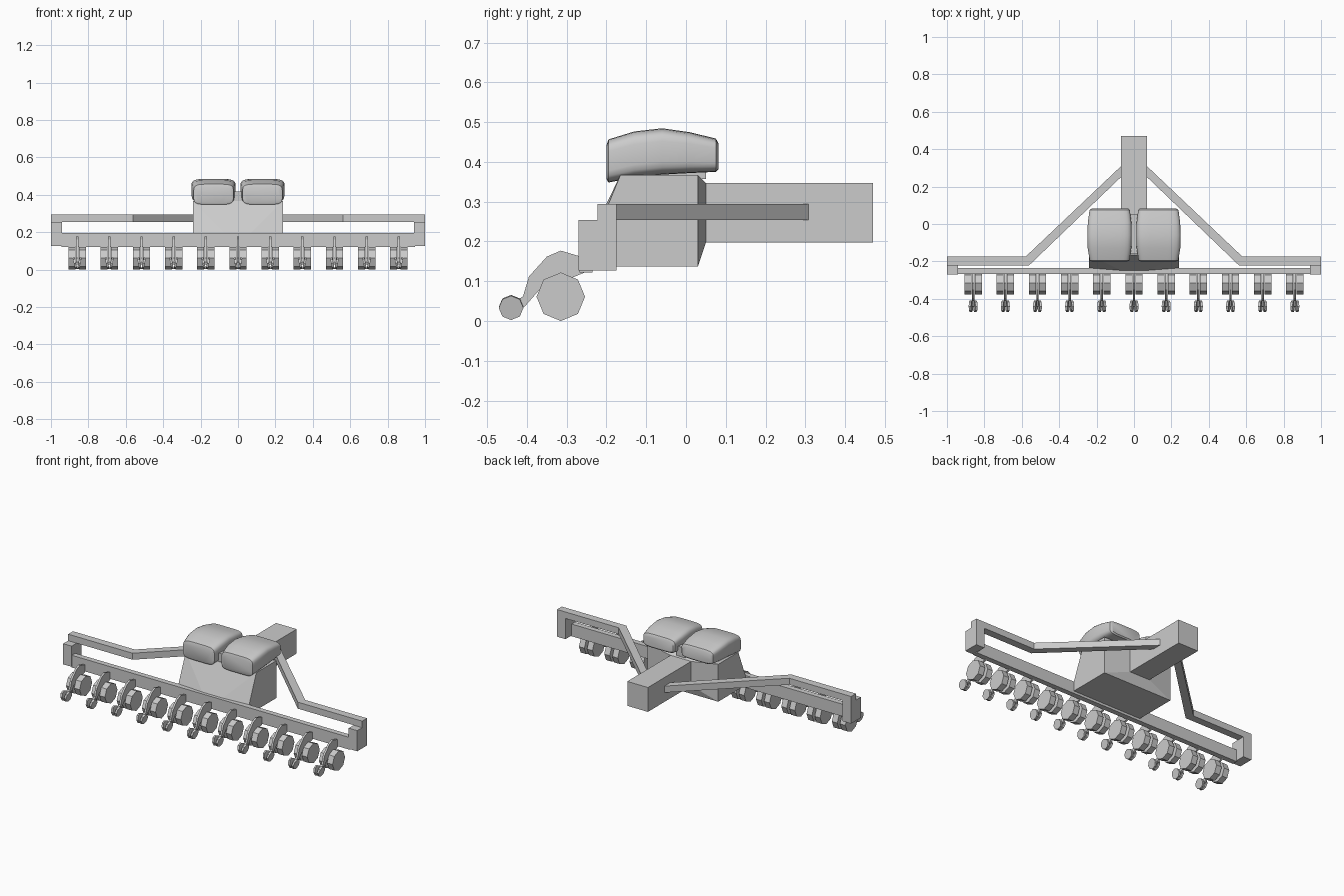
import bpy, bmesh, math
from mathutils import Matrix, Vector

if "Cube" in bpy.data.objects:
    bpy.data.objects.remove(bpy.data.objects["Cube"])


def finish(name, bm, smooth=False):
    bmesh.ops.recalc_face_normals(bm, faces=bm.faces)
    me = bpy.data.meshes.new(name)
    bm.to_mesh(me)
    bm.free()
    ob = bpy.data.objects.new(name, me)
    bpy.context.collection.objects.link(ob)
    if smooth:
        bpy.ops.object.select_all(action='DESELECT')
        ob.select_set(True)
        bpy.context.view_layer.objects.active = ob
        bpy.ops.object.shade_smooth_by_angle(angle=math.radians(35))
    return ob


def prism(bm, pts, vec):
    """Extrude a closed polygon of 3D points along vec."""
    f = bm.faces.new([bm.verts.new(p) for p in pts])
    new = bmesh.ops.extrude_face_region(bm, geom=[f], use_keep_orig=True)["geom"]
    bmesh.ops.translate(bm, vec=vec, verts=[v for v in new if isinstance(v, bmesh.types.BMVert)])


def box(name, x0, x1, y0, y1, z0, z1):
    bm = bmesh.new()
    prism(bm, [(x0, y0, z0), (x1, y0, z0), (x1, y1, z0), (x0, y1, z0)], (0, 0, z1 - z0))
    return finish(name, bm)


def drum(bm, x, y, z, r, width, tilt=0.0):
    """Eight-sided wheel with its axle along x and a corner at the top."""
    m = (Matrix.Translation((x, y, z)) @ Matrix.Rotation(tilt, 4, 'Y')
         @ Matrix.Rotation(math.pi / 2, 4, 'Y'))
    bmesh.ops.create_cone(bm, cap_ends=True, segments=8, radius1=r, radius2=r,
                          depth=width, matrix=m)


# Central frame housing, tapering into the tongue behind
bm = bmesh.new()
for s in (-1, 1):
    for x, y, z in [(.24, -.165, .37), (.24, -.235, .2), (.24, -.235, .14), (.24, .03, .14),
                    (.24, .03, .37), (.07, .05, .2), (.07, .05, .35),
                    (.07, -.248, .2), (.07, -.248, .14)]:
        bm.verts.new((s * x, y, z))
bmesh.ops.convex_hull(bm, input=bm.verts)
bmesh.ops.dissolve_limit(bm, angle_limit=.01, verts=bm.verts, edges=bm.edges)
finish("center_housing", bm)

# Tongue, hopper saddle and main tool bar
box("tongue", -.07, .07, .04, .47, .2, .35)
box("hopper_saddle", -.03, .03, -.16, .05, .36, .42)
box("tool_bar", -.945, .945, -.268, -.235, .125, .2)

# Seed hoppers: rounded sections lofted from front to back
stations = [(-.2, .36, .445, .035, .225), (-.195, .351, .46, .024, .237),
            (-.13, .364, .48, .014, .248), (-.06, .371, .488, .012, .25),
            (.01, .375, .478, .014, .247), (.075, .378, .462, .022, .238),
            (.082, .385, .45, .03, .228)]
N = 24
for s, side in ((-1, "left"), (1, "right")):
    bm = bmesh.new()
    rings = []
    for y, z0, z1, x0, x1 in stations:
        ring = []
        for i in range(N):
            a = 2 * math.pi * (i + .5) / N
            c, d = math.cos(a), math.sin(a)
            px = math.copysign(abs(c) ** .4, c)
            pz = math.copysign(abs(d) ** .4, d)
            ring.append(bm.verts.new((s * ((x0 + x1) / 2 + px * (x1 - x0) / 2), y,
                                      (z0 + z1) / 2 + pz * (z1 - z0) / 2)))
        rings.append(ring)
    for a, b in zip(rings, rings[1:]):
        for i in range(N):
            j = (i + 1) % N
            bm.faces.new((a[i], a[j], b[j], b[i]))
    bm.faces.new(rings[0])
    bm.faces.new(rings[-1])
    finish("seed_hopper_" + side, bm, smooth=True)

    # Folding wing brace running from the tongue to the bar end
    bm = bmesh.new()
    plan = [(1, -.175), (.58, -.175), (.06, .318), (.06, .26), (.562, -.222), (1, -.222)]
    prism(bm, [(s * x, y, .257) for x, y in plan], (0, 0, .04))
    finish("wing_brace_" + side, bm)

    # End bracket: post under the brace and a block capping the bar
    xa, xb = sorted((s * .942, s * 1.0))
    box("end_post_" + side, xa, xb, -.23, -.175, .13, .257)
    box("bar_end_block_" + side, xa, xb, -.27, -.23, .13, .257)

# Row units along the bar: gauge wheels, curved arm and closing wheels
arm = [(-.255, .125), (-.265, .165), (-.315, .18), (-.35, .165), (-.395, .115),
       (-.41, .065), (-.44, .045), (-.435, .03), (-.405, .04), (-.37, .08), (-.315, .1)]
for k in range(-5, 6):
    x = k * .172
    tag = str(k + 6)
    bm = bmesh.new()
    for s in (-1, 1):
        drum(bm, x + s * .0275, -.315, .064, .061, .037)
    finish("gauge_wheels_" + tag, bm)

    bm = bmesh.new()
    prism(bm, [(x - .006, y, z) for y, z in arm], (.012, 0, 0))
    finish("row_arm_" + tag, bm)

    bm = bmesh.new()
    for s in (-1, 1):
        drum(bm, x + s * .012, -.44, .037, .031, .012, s * .2)
    finish("closing_wheels_" + tag, bm)

# Rest the model exactly on the ground
bpy.context.view_layer.update()
low = min((o.matrix_world @ v.co).z for o in bpy.context.collection.objects for v in o.data.vertices)
for o in bpy.context.collection.objects:
    o.location.z -= low
